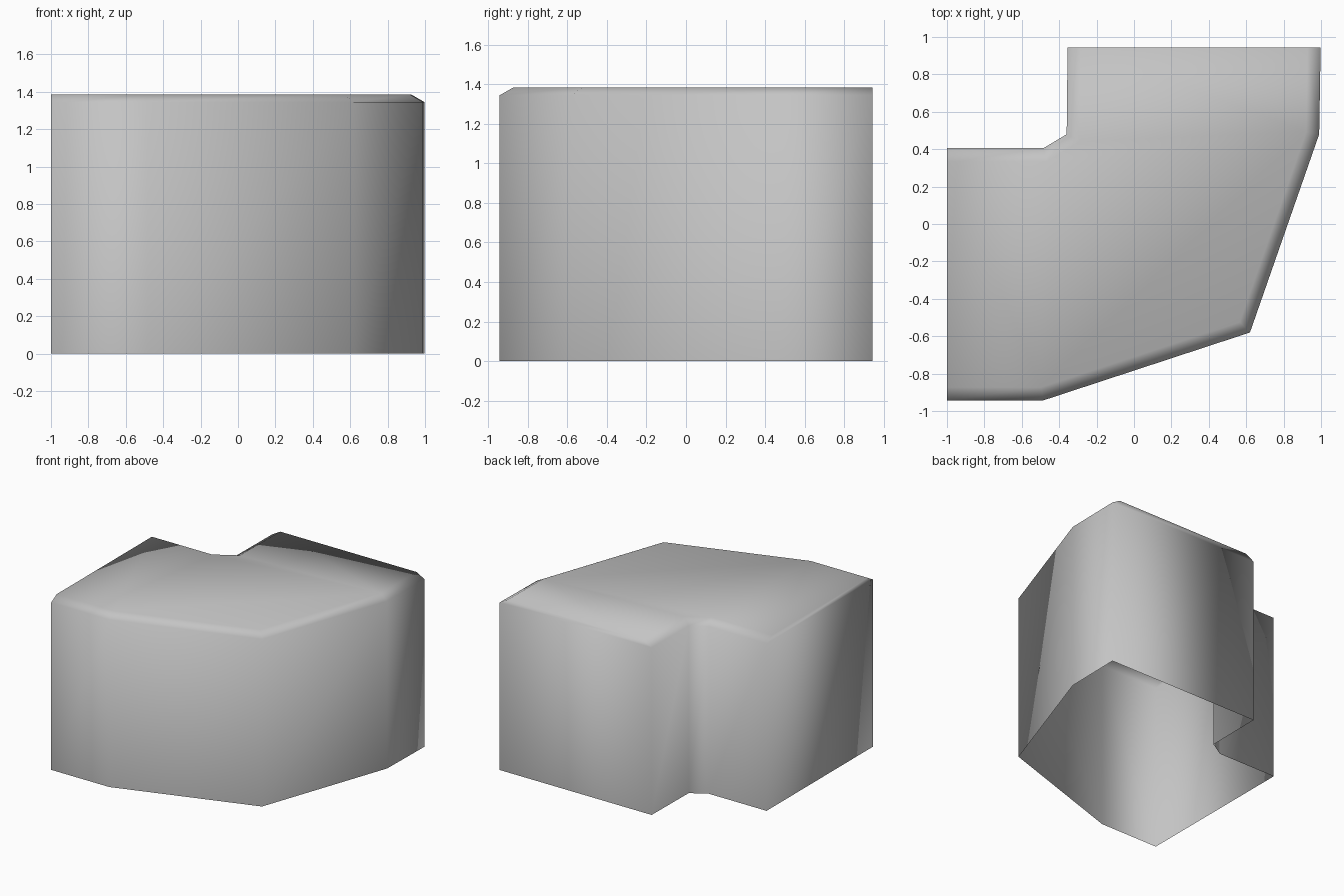
import bpy
import bmesh
from mathutils import Vector

cube = bpy.data.objects.get("Cube")
if cube:
    bpy.data.objects.remove(cube, do_unlink=True)

HEIGHT, RIM, BEVEL = 1.385, 1.345, 0.07

# plain grey finish
grey = bpy.data.materials.new("plain grey")
grey.use_nodes = True
colour = (0.55, 0.55, 0.55, 1)
grey.diffuse_color = colour
grey.node_tree.nodes["Principled BSDF"].inputs["Base Color"].default_value = colour

# footprint, counter-clockwise; the flag says whether the following side has a sloped top edge
footprint = [
    ((-1.0, -0.943), True), ((-0.485, -0.943), True), ((0.62, -0.58), True),
    ((0.99, 0.48), True), ((0.998, 0.943), False), ((-0.355, 0.943), True),
    ((-0.36, 0.48), True), ((-0.485, 0.405), True), ((-1.0, 0.405), False),
]
points = [Vector(p) for p, _ in footprint]
count = len(points)


def side_line(i):
    """Inward normal and offset of the inset line along side i."""
    a, b = points[i], points[(i + 1) % count]
    along = (b - a).normalized()
    normal = Vector((-along.y, along.x))
    return normal, normal.dot(a) + (BEVEL if footprint[i][1] else 0)


def inset_corner(i):
    """Meeting point of the inset lines on both sides of corner i."""
    (n, d), (m, e) = side_line(i - 1), side_line(i)
    det = n.x * m.y - n.y * m.x
    return Vector(((d * m.y - e * n.y) / det, (n.x * e - m.x * d) / det))


# corner block: open-bottomed shell with walls, sloped rim and flat top
bm = bmesh.new()
inner = [inset_corner(i) for i in range(count)]
rings = [[bm.verts.new((p.x, p.y, z)) for p in outline]
         for outline, z in ((points, 0), (points, RIM), (inner, HEIGHT))]
for low, high in zip(rings, rings[1:]):
    for i in range(count):
        j = (i + 1) % count
        bm.faces.new((low[i], low[j], high[j], high[i]))
bm.faces.new(rings[-1])
for face in bm.faces:
    face.smooth = True

mesh = bpy.data.meshes.new("corner_block")
bm.to_mesh(mesh)
bm.free()
mesh.materials.append(grey)
block = bpy.data.objects.new("corner_block", mesh)
bpy.context.collection.objects.link(block)
